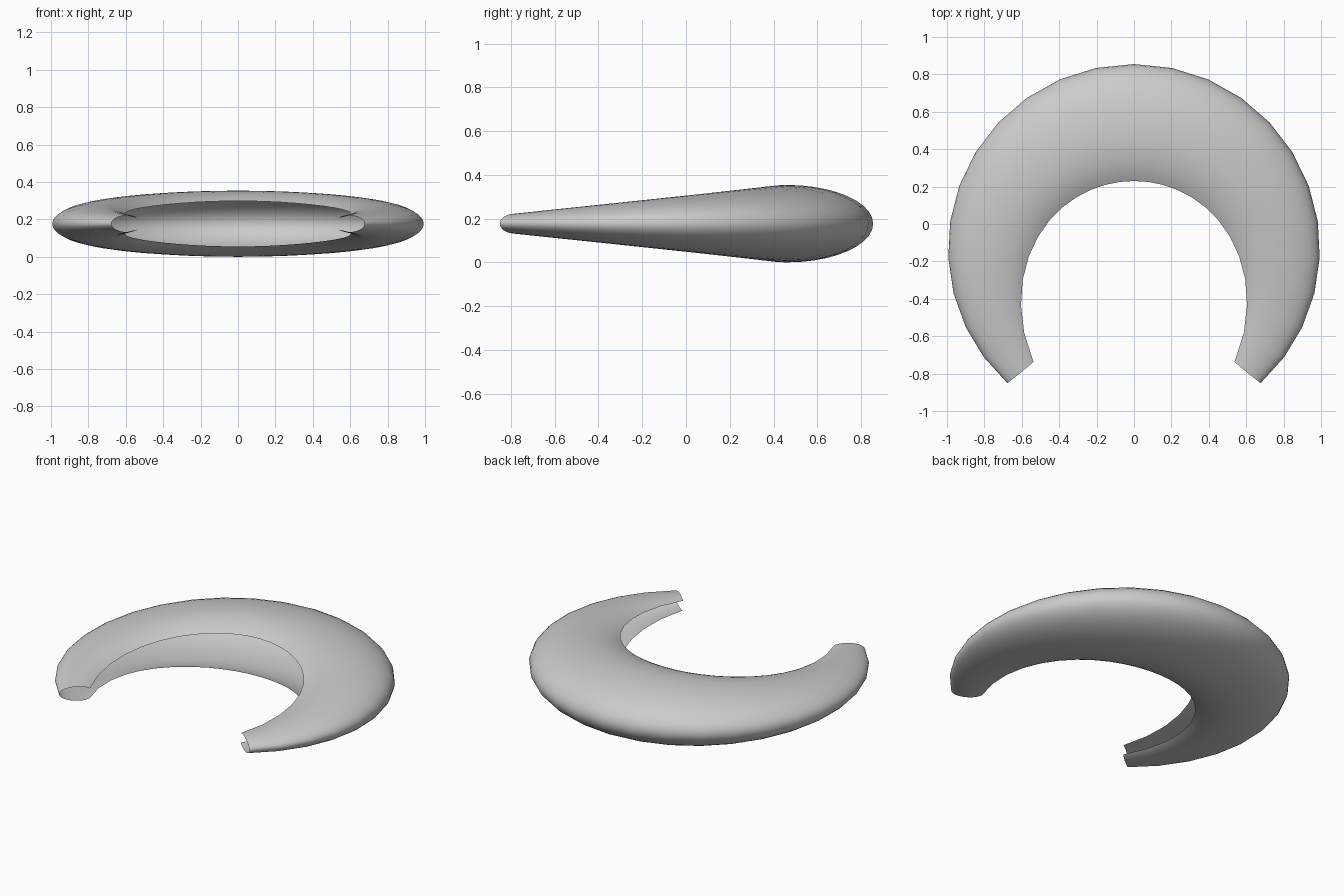
import bpy, bmesh
from math import sin, cos, radians, pi, sqrt, asin

if "Cube" in bpy.data.objects:
    bpy.data.objects.remove(bpy.data.objects["Cube"])

HALF = 12          # arc segments on each side
CY = -0.145        # centre of the outer arc
MID_Z = 0.177

# Cross-section, open on the inner side: u runs inner (0) to outer (1), h is relative height
APEX = 0.37
a0 = asin(APEX / 0.51)
upper = [(APEX - 0.51 * sin(a0 * (1 - k / 6)), cos(a0 * (1 - k / 6))) for k in range(6)]
upper += [(APEX + (1 - APEX) * sin(pi / 2 * k / 10), cos(pi / 2 * k / 10)) for k in range(11)]
section = upper + [(u, -h) for u, h in reversed(upper[:-1])]


def ring(i):
    """Section points at arc step i, shrinking towards the tips."""
    n, side = abs(i), (1 if i >= 0 else -1)
    t = n / HALF
    deg = 11.8 * n - 0.0375 * n * n
    inner = 0.375 + 0.425 * t * t
    outer = 1.0 - 0.022 * t ** 3
    apex_y = CY + (inner + APEX * (outer - inner)) * cos(radians(deg))
    half_h = 0.045 + 0.132 * (apex_y - 0.463 + 1.235) / 1.235
    pts = []
    for u, h in section:
        a = radians(deg + 1.6 * t * (1 - u))
        r = inner + u * (outer - inner)
        pts.append((side * r * sin(a), CY + r * cos(a), MID_Z + h * half_h))
    return pts


# Tapered crescent shell with open tips and open inner side
bm = bmesh.new()
rings = [[bm.verts.new(p) for p in ring(i)] for i in range(-HALF, HALF + 1)]
for ra, rb in zip(rings, rings[1:]):
    for k in range(len(section) - 1):
        bm.faces.new((ra[k], ra[k + 1], rb[k + 1], rb[k]))
bm.normal_update()
top = max(bm.faces, key=lambda f: f.calc_center_median().z)
if top.normal.z < 0:
    bmesh.ops.reverse_faces(bm, faces=bm.faces[:])
for f in bm.faces:
    f.smooth = True
mesh = bpy.data.meshes.new("crescent_shell")
bm.to_mesh(mesh)
bm.free()
obj = bpy.data.objects.new("crescent_shell", mesh)
bpy.context.collection.objects.link(obj)
